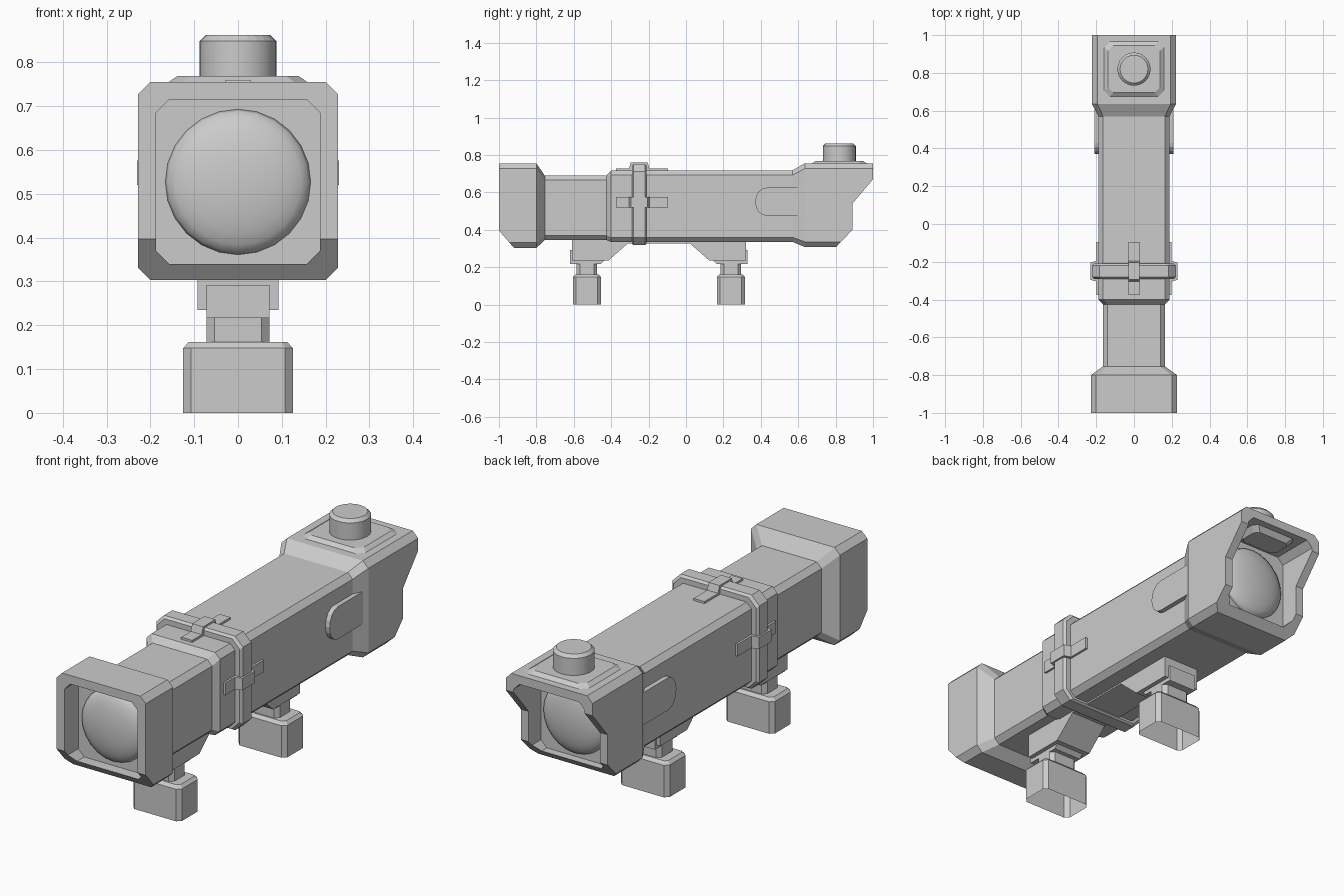
import bpy, bmesh, math
from mathutils import Matrix

if "Cube" in bpy.data.objects:
    bpy.data.objects.remove(bpy.data.objects["Cube"])

grey = bpy.data.materials.new("plain_grey")
grey.use_nodes = True
grey.diffuse_color = (0.6, 0.6, 0.6, 1)
grey.node_tree.nodes["Principled BSDF"].inputs["Base Color"].default_value = (0.6, 0.6, 0.6, 1)


def finish(name, bm, smooth=False):
    bmesh.ops.recalc_face_normals(bm, faces=bm.faces[:])
    for f in bm.faces:
        f.smooth = smooth
    me = bpy.data.meshes.new(name)
    bm.to_mesh(me)
    bm.free()
    me.materials.append(grey)
    ob = bpy.data.objects.new(name, me)
    bpy.context.scene.collection.objects.link(ob)
    return ob


def octagon(w, lo, hi, c):
    """Chamfered rectangle outline."""
    return [(-w + c, lo), (w - c, lo), (w, lo + c), (w, hi - c),
            (w - c, hi), (-w + c, hi), (-w, hi - c), (-w, lo + c)]


def loft(name, sections, axis="Y"):
    """Chamfered sections (position, half width, low, high, chamfer) joined along an axis."""
    bm = bmesh.new()
    rings = []
    for p, w, lo, hi, c in sections:
        rings.append([bm.verts.new((u, p, v) if axis == "Y" else (u, v, p))
                      for u, v in octagon(w, lo, hi, c)])
    for a, b in zip(rings, rings[1:]):
        for i in range(8):
            j = (i + 1) % 8
            bm.faces.new((a[i], a[j], b[j], b[i]))
    bm.faces.new(rings[0])
    bm.faces.new(rings[-1])
    return finish(name, bm)


def prism(name, outline, x0, x1):
    """A side outline (y, z) extruded across x."""
    bm = bmesh.new()
    face = bm.faces.new([bm.verts.new((x0, y, z)) for y, z in outline])
    new = bmesh.ops.extrude_face_region(bm, geom=[face])["geom"]
    bmesh.ops.translate(bm, vec=(x1 - x0, 0, 0),
                        verts=[g for g in new if isinstance(g, bmesh.types.BMVert)])
    return finish(name, bm)


def carve(ob, cutter):
    """Subtract a cutter and remove it."""
    cutter.hide_render = True
    mod = ob.modifiers.new("cut", "BOOLEAN")
    mod.operation, mod.solver, mod.object = "DIFFERENCE", "EXACT", cutter
    bpy.context.view_layer.update()
    bpy.context.view_layer.objects.active = ob
    bpy.ops.object.modifier_apply(modifier=mod.name)
    bpy.data.objects.remove(cutter)


# Main tube with flared hoods
body = loft("body", [
    (-1.0, .228, .303, .755, .028), (-.8, .228, .303, .755, .028),
    (-.755, .165, .345, .69, .025), (-.425, .165, .345, .69, .025),
    (-.4, .188, .335, .718, .025), (.57, .188, .335, .718, .025),
    (.635, .222, .308, .755, .028), (1.0, .222, .308, .755, .028)])

# Sloped lower lip at the front and stepped cut-away at the back
carve(body, prism("front_slope_cutter",
                  [(-1.1, .513), (-.9, .28), (-.9, .1), (-1.1, .1)], -.5, .5))
carve(body, prism("rear_cutter",
                  [(1.1, .67), (1, .67), (.89, .54), (.89, .4), (.79, .295),
                   (.79, .1), (1.1, .1)], -.5, .5))
# Hollow openings
carve(body, loft("front_cavity", [(-1.1, .187, .34, .715, .03), (-.9, .187, .34, .715, .03)]))
carve(body, loft("rear_cavity", [(.8, .182, .345, .715, .03), (1.1, .182, .345, .715, .03)]))

# Domed lenses
for name, y in (("front_lens", -.9), ("rear_lens", .8)):
    bm = bmesh.new()
    bmesh.ops.create_uvsphere(bm, u_segments=24, v_segments=12, radius=.166)
    bmesh.ops.transform(bm, verts=bm.verts[:], matrix=Matrix.Translation((0, y, .527))
                        @ Matrix.Diagonal((1, .3, 1, 1)) @ Matrix.Rotation(math.pi / 2, 4, "X"))
    finish(name, bm, True)

# Plate and knob above the rear hood, with a matching plate inside the ceiling
loft("knob_plate", [(.75, .158, .675, .965, .03), (.755, .158, .675, .965, .03),
                    (.769, .138, .695, .945, .028)], "Z")
loft("ceiling_plate", [(.72, .12, .82, .97, .02), (.69, .095, .84, .95, .02)], "Z")
bm = bmesh.new()
bmesh.ops.create_cone(bm, cap_ends=True, segments=24, radius1=.088, radius2=.088, depth=.1,
                      matrix=Matrix.Translation((0, .82, .812)))
rim = [e for e in bm.edges if all(v.co.z > .85 for v in e.verts)]
bmesh.ops.bevel(bm, geom=rim, offset=.014, segments=1, affect="EDGES")
knob = finish("knob", bm)
for f in knob.data.polygons:
    f.use_smooth = abs(f.normal.z) < .3

# Clamp ring
loft("clamp_ring", [(-.29, .212, .325, .742, .04), (-.28, .222, .318, .752, .04),
                    (-.22, .222, .318, .752, .04), (-.21, .212, .325, .742, .04)])


# Clips that step over the ring: outline as (y, distance from the tube centre)
def clip(name, tube, ring, half, turn, centre):
    outline = [(-.375, tube - .03), (-.375, tube), (-.305, tube), (-.295, ring), (-.205, ring),
               (-.195, tube), (-.095, tube), (-.095, tube - .03)]
    ob = prism(name, outline, -half, half)
    ob.data.transform(Matrix.Translation((0, 0, centre)) @ Matrix.Rotation(turn, 4, "Y"))


clip("top_clip", .198, .23, .028, 0, .53)
clip("left_clip", .198, .23, .028, math.pi / 2, .548)
clip("right_clip", .198, .23, .028, -math.pi / 2, .548)

# Rounded side pads
arc = [(.43 + .06 * math.cos(a), .55 + .075 * math.sin(a))
       for a in (math.pi * (.5 + i / 8) for i in range(9))]
for name, s in (("left_pad", 1), ("right_pad", -1)):
    prism(name, arc + [(.62, .475), (.62, .625)], s * .17, s * .21)

# Underside rail, with both mounts mirrored about its middle
MID = -.145
half_rail = [(0, .328), (.165, .328), (.27, .235), (.465, .235), (.465, .36)]
prism("rail", [(MID + d, z) for d, z in half_rail]
      + [(MID - d, z) for d, z in reversed(half_rail[1:])], -.092, .092)
clamp = [(.24, .29), (.31, .217), (.475, .217), (.475, .292), (.44, .292), (.44, .25), (.3, .27)]
for name, s in (("rear", 1), ("front", -1)):
    prism(name + "_clamp", [(MID + s * d, z) for d, z in clamp], -.072, .072)
    y = MID + s * .385
    loft(name + "_neck", [(.15, .072, y - .055, y + .055, .018),
                          (.23, .072, y - .055, y + .055, .018)], "Z")
    foot = loft(name + "_foot", [(0, .125, y - .075, y + .075, .018),
                                 (.148, .125, y - .075, y + .075, .018),
                                 (.162, .112, y - .062, y + .062, .012)], "Z")
    # The foot is an open shell underneath
    bm = bmesh.new()
    bm.from_mesh(foot.data)
    bmesh.ops.delete(bm, geom=[f for f in bm.faces if f.normal.z < -.9], context="FACES")
    bm.to_mesh(foot.data)
    bm.free()
